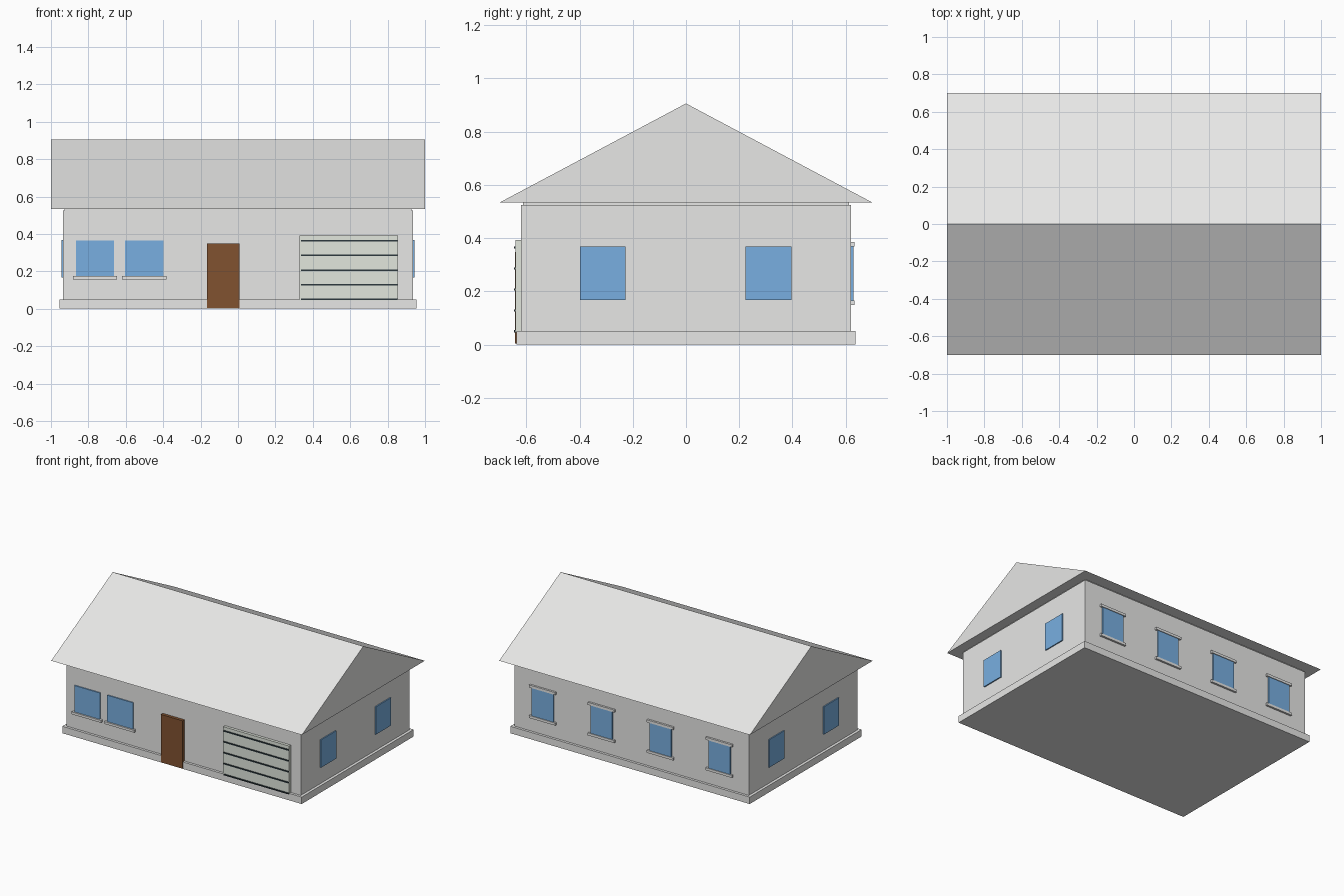
import bpy
import bmesh

cube = bpy.data.objects.get("Cube")
if cube:
    bpy.data.objects.remove(cube, do_unlink=True)


def material(name, rgb):
    m = bpy.data.materials.new(name)
    m.use_nodes = True
    m.diffuse_color = (*rgb, 1)
    m.node_tree.nodes["Principled BSDF"].inputs["Base Color"].default_value = (*rgb, 1)
    return m


GREY = material("pale grey", (0.8, 0.8, 0.79))
GARAGE = material("garage grey", (0.76, 0.8, 0.73))
BLUE = material("window blue", (0.19, 0.43, 0.75))
BROWN = material("door brown", (0.22, 0.085, 0.03))
DARK = material("dark slate", (0.025, 0.04, 0.048))


def add_object(name, bm, mat):
    bmesh.ops.recalc_face_normals(bm, faces=bm.faces)
    mesh = bpy.data.meshes.new(name)
    bm.to_mesh(mesh)
    bm.free()
    mesh.materials.append(mat)
    obj = bpy.data.objects.new(name, mesh)
    bpy.context.collection.objects.link(obj)
    return obj


def box(name, xs, ys, zs, mat):
    """Box spanning the given (low, high) ranges."""
    bm = bmesh.new()
    bmesh.ops.create_cube(bm, size=1)
    for v in bm.verts:
        for i, (lo, hi) in enumerate((xs, ys, zs)):
            v.co[i] = hi if v.co[i] > 0 else lo
    return add_object(name, bm, mat)


# Foundation and walls, with a slim step under the eaves
WALL_X, WALL_Y = 0.935, 0.62
box("foundation", (-0.955, 0.955), (-0.638, 0.638), (0, 0.05), GREY)
box("walls", (-WALL_X, WALL_X), (-WALL_Y, WALL_Y), (0.05, 0.525), GREY)
box("wall_top", (-0.928, 0.928), (-0.613, 0.613), (0.5, 0.54), GREY)

# Gable roof: a triangle profile extruded along x
bm = bmesh.new()
profile = [bm.verts.new((-1, y, z)) for y, z in ((-0.7, 0.534), (0.7, 0.534), (0, 0.906))]
gable = bm.faces.new(profile)
extruded = bmesh.ops.extrude_face_region(bm, geom=[gable], use_keep_orig=True)
bmesh.ops.translate(bm, vec=(2, 0, 0),
                    verts=[g for g in extruded["geom"] if isinstance(g, bmesh.types.BMVert)])
add_object("roof", bm, GREY)

# Front door
box("front_door", (-0.166, 0.008), (-0.642, -0.6), (0.003, 0.348), BROWN)

# Garage door with dark slats
box("garage_door", (0.33, 0.856), (-0.64, -0.6), (0.045, 0.392), GARAGE)
for i in range(5):
    z = 0.05 + i * 0.0785
    box(f"garage_slat_{i + 1}", (0.336, 0.854), (-0.647, -0.63), (z - 0.004, z + 0.004), DARK)

# Front windows with sills
for side, x0, x1 in (("outer", -0.866, -0.663), ("inner", -0.604, -0.398)):
    box(f"front_window_{side}", (x0, x1), (-0.628, -0.6), (0.17, 0.364), BLUE)
    box(f"front_sill_{side}", (x0 - 0.016, x1 + 0.016), (-0.638, -0.6), (0.157, 0.174), GREY)

# Back windows with lintels and sills
for i in range(4):
    x = -0.705 + i * 0.47
    box(f"back_window_{i + 1}", (x - 0.087, x + 0.087), (0.6, 0.629), (0.16, 0.37), BLUE)
    for part, z in (("sill", 0.148), ("lintel", 0.368)):
        box(f"back_{part}_{i + 1}", (x - 0.105, x + 0.105), (0.6, 0.634), (z, z + 0.018), GREY)

# Side windows
for side, s in (("left", 1), ("right", -1)):
    for place, y in (("front", -0.313), ("back", 0.31)):
        box(f"{side}_window_{place}", sorted((s * 0.92, s * 0.943)),
            (y - 0.086, y + 0.086), (0.168, 0.368), BLUE)
